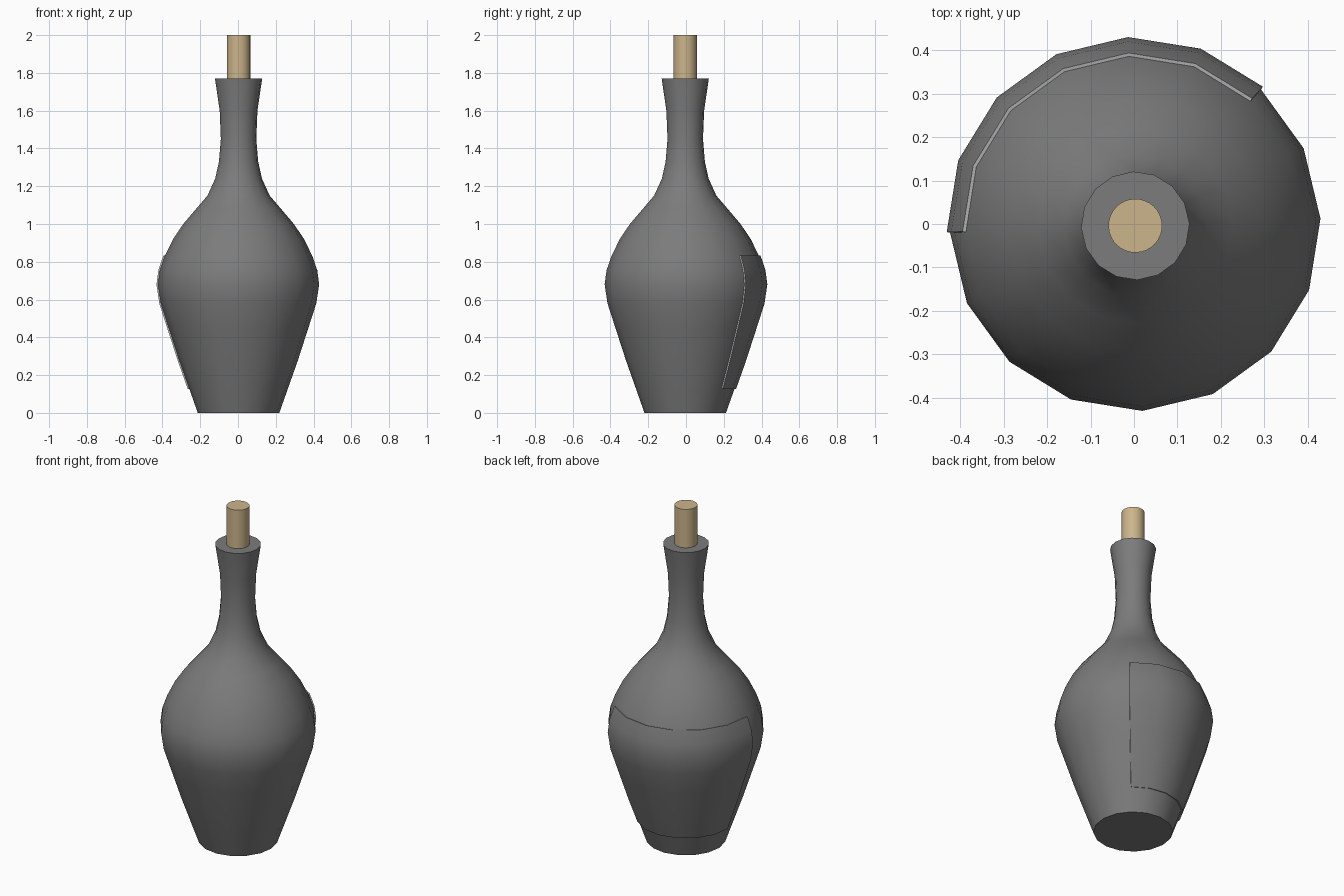
import bpy
import bmesh
from math import sin, cos, radians
from mathutils import Vector

cube = bpy.data.objects.get("Cube")
if cube:
    bpy.data.objects.remove(cube, do_unlink=True)

SIDES = 16
STEP = 360 / SIDES
PHASE = 2.2                      # turn of the first edge, in degrees
CENTER = Vector((0.003, -0.004, 0))

# Bottle outline as (radius, height)
PROFILE = [
    (0.216, 0), (0.262, 0.13), (0.315, 0.28), (0.37, 0.45), (0.412, 0.58),
    (0.427, 0.68), (0.417, 0.755), (0.391, 0.83), (0.347, 0.92),
    (0.293, 1.0), (0.225, 1.08), (0.165, 1.15), (0.124, 1.24),
    (0.104, 1.33), (0.094, 1.45), (0.1, 1.6), (0.125, 1.77),
]


def material(name, color):
    mat = bpy.data.materials.new(name)
    mat.use_nodes = True
    mat.diffuse_color = (*color, 1)
    bsdf = next(n for n in mat.node_tree.nodes if n.type == 'BSDF_PRINCIPLED')
    bsdf.inputs["Base Color"].default_value = (*color, 1)
    return mat


def lathe(name, profile, sides, first, count, mats, shift=0.0):
    """Sweep a profile through count steps; a full turn is closed and capped."""
    full = count == sides
    bm = bmesh.new()
    rings = []
    for r, z in profile:
        ring = []
        for i in range(count if full else count + 1):
            a = radians(PHASE + (first + i) * 360 / sides)
            ring.append(bm.verts.new(CENTER + Vector(
                ((r + shift) * cos(a), (r + shift) * sin(a), z))))
        rings.append(ring)
    for low, high in zip(rings, rings[1:]):
        for i in range(count):
            j = (i + 1) % len(low)
            bm.faces.new((low[i], low[j], high[j], high[i]))
    if full:
        bm.faces.new(rings[0][::-1])
        bm.faces.new(rings[-1])
    mesh = bpy.data.meshes.new(name)
    bm.to_mesh(mesh)
    bm.free()
    obj = bpy.data.objects.new(name, mesh)
    bpy.context.collection.objects.link(obj)
    for mat in mats:
        mesh.materials.append(mat)
    return obj


def select_only(obj):
    bpy.ops.object.select_all(action='DESELECT')
    obj.select_set(True)
    bpy.context.view_layer.objects.active = obj


glass = material("dark grey glass", (0.2, 0.2, 0.2))
paper = material("pale paper", (0.58, 0.58, 0.58))
cork = material("tan cork", (0.6, 0.46, 0.26))

# Body and stopper
body = lathe("bottle_body", PROFILE, SIDES, 0, SIDES, [glass])
stopper = lathe("cork_stopper", [(0.062, 1.74), (0.062, 2.0)], 32, 0, 32, [cork])

# Label wrapped around the back, following the body, with a pale cut edge
band = [p for p in PROFILE if 0.1 < p[1] < 0.85]
label = lathe("label", band, SIDES, 2, 6, [glass, paper], shift=-0.002)
select_only(label)
shell = label.modifiers.new("thickness", 'SOLIDIFY')
shell.thickness = 0.01
shell.offset = 1
shell.material_offset_rim = 1
bpy.ops.object.modifier_apply(modifier=shell.name)

for obj in (body, stopper, label):
    select_only(obj)
    bpy.ops.object.shade_smooth_by_angle(angle=radians(40))
